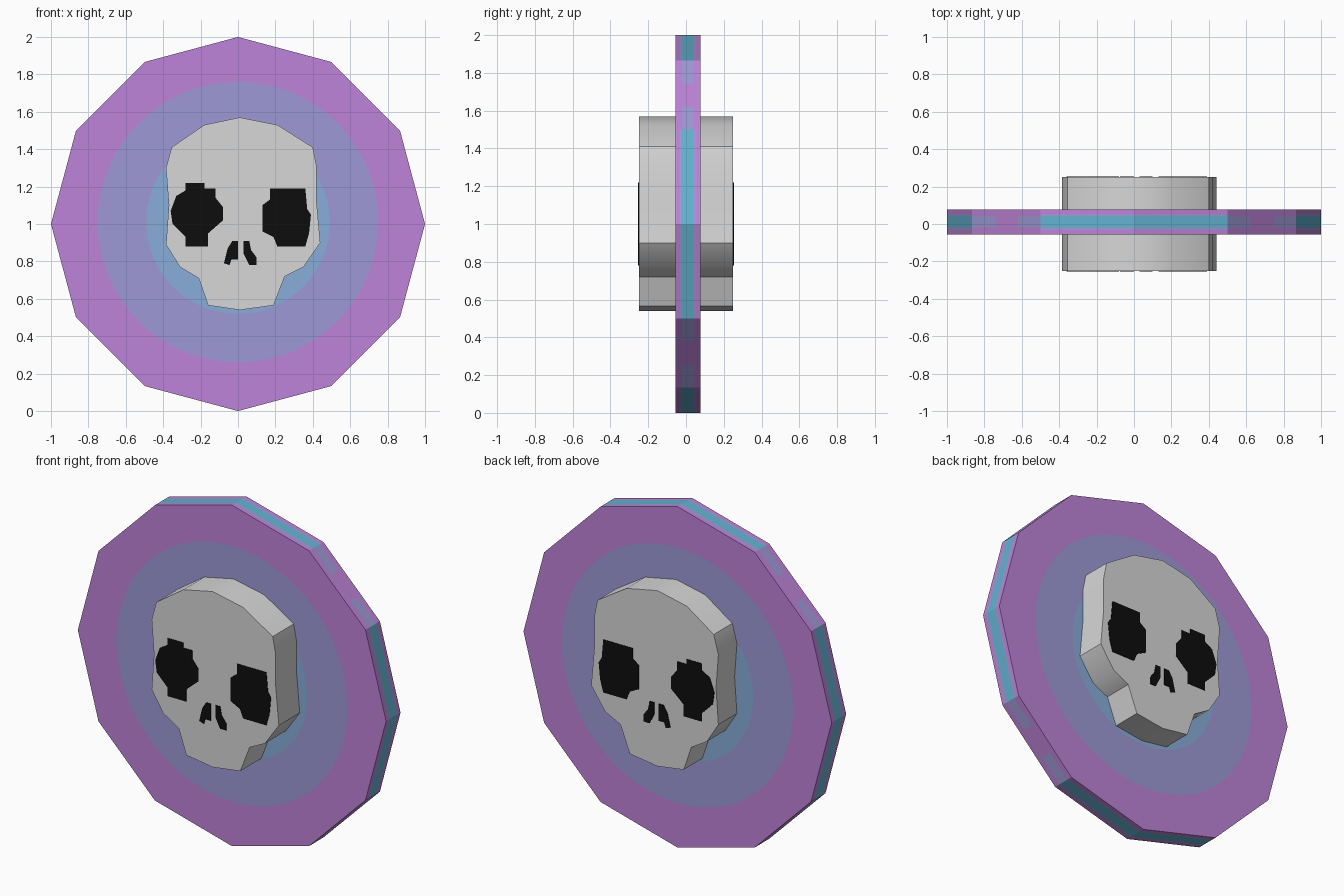
import bpy, bmesh, math

if "Cube" in bpy.data.objects:
    bpy.data.objects.remove(bpy.data.objects["Cube"])


def material(name, srgb):
    m = bpy.data.materials.new(name)
    lin = [((c / 255 + 0.055) / 1.055) ** 2.4 if c > 10 else c / 3295 for c in srgb]
    m.diffuse_color = (*lin, 1)
    m.use_nodes = True
    m.node_tree.nodes["Principled BSDF"].inputs["Base Color"].default_value = m.diffuse_color
    return m


purple = material("purple", (190, 131, 216))
periwinkle = material("periwinkle", (158, 154, 214))
sky = material("sky_blue", (135, 173, 217))
cyan = material("cyan", (100, 178, 208))
bone = material("bone", (215, 215, 215))
black = material("black", (13, 13, 13))


def finish(bm, name, mats):
    bmesh.ops.recalc_face_normals(bm, faces=bm.faces)
    me = bpy.data.meshes.new(name)
    bm.to_mesh(me)
    bm.free()
    for m in mats:
        me.materials.append(m)
    ob = bpy.data.objects.new(name, me)
    bpy.context.collection.objects.link(ob)
    return ob


def prism(name, outline, y0, y1, mat):
    """Extrude an x,z outline from y0 to y1."""
    bm = bmesh.new()
    f = bm.faces.new([bm.verts.new((x, y0, z)) for x, z in outline])
    ext = bmesh.ops.extrude_face_region(bm, geom=[f])
    verts = [g for g in ext["geom"] if isinstance(g, bmesh.types.BMVert)]
    bmesh.ops.translate(bm, verts=verts, vec=(0, y1 - y0, 0))
    return finish(bm, name, [mat])


# Twelve-sided disc: concentric colour bands on both faces, striped rim
N, FRONT, BACK = 72, -0.056, 0.078
SIDE = math.radians(30)


def ring_point(r, a, y):
    if r >= 1:  # project onto the twelve-sided outline
        r = math.cos(SIDE / 2) / math.cos(a % SIDE - SIDE / 2)
        return (r * math.cos(a), y, 1 + r * math.sin(a))
    return (r * math.cos(a), y, 1.01 + r * math.sin(a))


# (radius, y) section from the front centre over the rim to the back centre,
# with the band colour following each station
section = [(0.49, FRONT), (0.75, FRONT), (1, FRONT), (1, -0.032), (1, -0.02),
           (1, 0.042), (1, 0.054), (1, BACK), (0.75, BACK), (0.49, BACK)]
band = [1, 0, 0, 1, 3, 1, 0, 0, 1]
bm = bmesh.new()
rings = [[bm.verts.new(ring_point(r, 2 * math.pi * i / N, y)) for i in range(N)]
         for r, y in section]
for k, colour in enumerate(band):
    for i in range(N):
        j = (i + 1) % N
        f = bm.faces.new((rings[k][i], rings[k][j], rings[k + 1][j], rings[k + 1][i]))
        f.material_index = colour
        if 2 <= k <= 6:  # rim stripe fades out on the diagonal sides
            diagonal = abs(math.sin(2 * 2 * math.pi * (i + 0.5) / N))
            if diagonal > math.sin(math.radians(60)):
                f.material_index = 1 if k == 4 and diagonal < 0.99 else 0
for ring in (rings[0], rings[-1]):
    bm.faces.new(ring).material_index = 2
finish(bm, "disc", [purple, periwinkle, sky, cyan])

# Skull passing through the disc
skull = prism("skull", [
    (0.01, 1.57), (0.21, 1.53), (0.40, 1.41), (0.42, 1.31), (0.42, 1.12), (0.44, 0.90),
    (0.35, 0.77), (0.25, 0.72), (0.19, 0.565), (0.01, 0.54), (-0.16, 0.565),
    (-0.21, 0.71), (-0.31, 0.77), (-0.385, 0.89), (-0.37, 1.10), (-0.385, 1.30),
    (-0.355, 1.41), (-0.18, 1.53)], -0.25, 0.25, bone)
bpy.context.view_layer.objects.active = skull
skull.select_set(True)
bpy.ops.object.shade_smooth_by_angle(angle=math.radians(35))

# Painted eyes and nostrils, the same on front and back
marks = {
    "left_eye": [(-0.28, 1.22), (-0.18, 1.22), (-0.18, 1.19), (-0.12, 1.19), (-0.12, 1.14),
                 (-0.08, 1.09), (-0.08, 1.02), (-0.16, 0.95), (-0.16, 0.88), (-0.28, 0.88),
                 (-0.28, 0.93), (-0.35, 1.0), (-0.36, 1.07), (-0.33, 1.15), (-0.28, 1.18)],
    "right_eye": [(0.17, 1.19), (0.36, 1.19), (0.37, 1.08), (0.39, 1.05), (0.38, 0.95),
                  (0.36, 0.88), (0.21, 0.88), (0.19, 0.93), (0.13, 0.96), (0.13, 1.10),
                  (0.17, 1.13)],
    "left_nostril": [(0.0, 0.91), (-0.03, 0.91), (-0.055, 0.87), (-0.075, 0.79),
                     (-0.045, 0.78), (-0.035, 0.81), (0.0, 0.81)],
    "right_nostril": [(0.03, 0.91), (0.06, 0.91), (0.07, 0.86), (0.10, 0.82),
                      (0.10, 0.78), (0.06, 0.78), (0.03, 0.84)],
}
for name, outline in marks.items():
    prism(name + "_front", outline, -0.253, -0.249, black)
    prism(name + "_back", outline, 0.249, 0.253, black)
